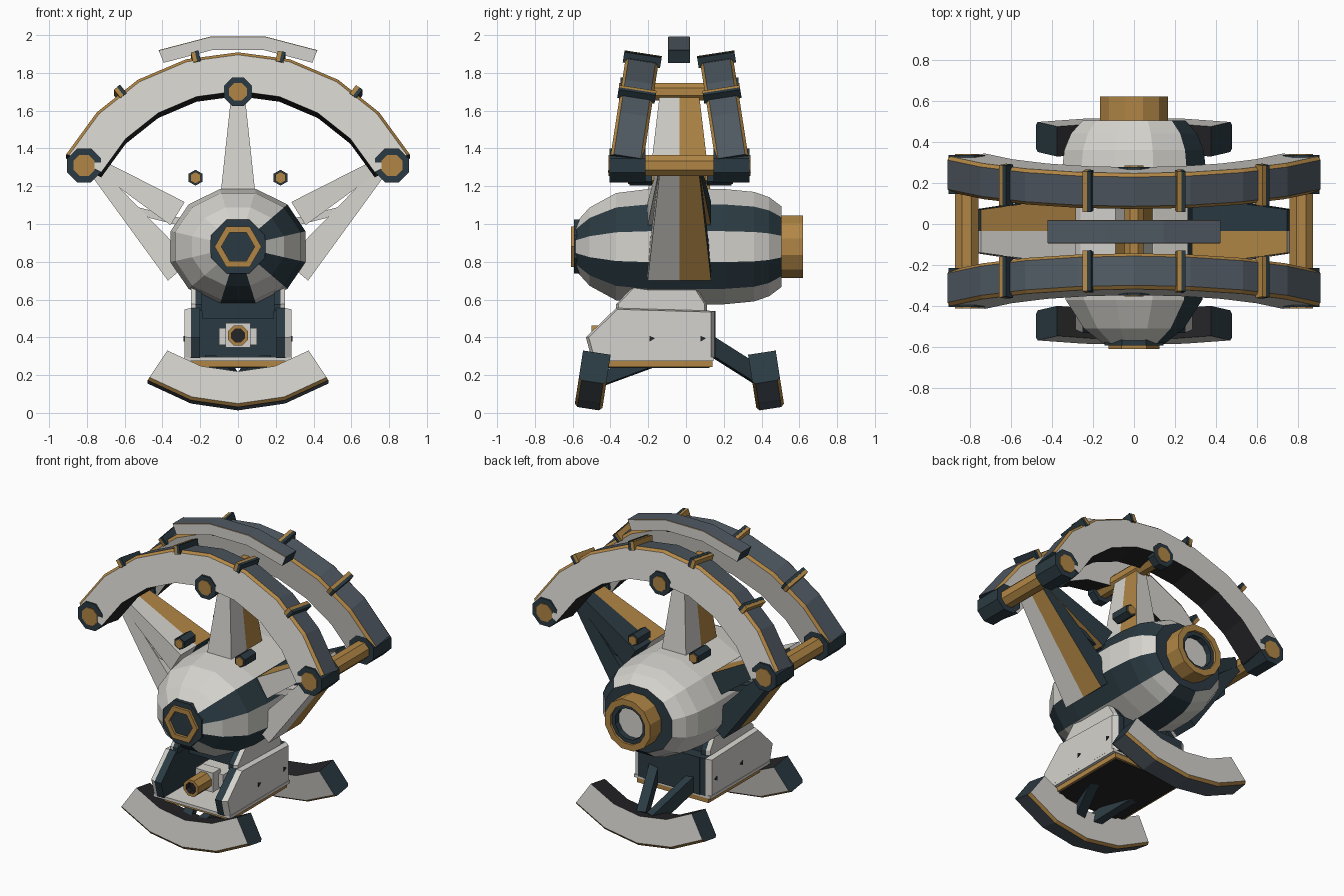
import bpy, bmesh, math
from mathutils import Matrix, Vector

if "Cube" in bpy.data.objects:
    bpy.data.objects.remove(bpy.data.objects["Cube"])

# Colours
COL = dict(ivory=(.66, .65, .61), bronze=(.44, .24, .06), teal=(.023, .042, .054),
           slate=(.078, .098, .12), charcoal=(.018, .018, .02))
MATS, IDX = [], {}
for i, (n, c) in enumerate(COL.items()):
    m = bpy.data.materials.new(n)
    m.diffuse_color = (*c, 1)
    m.use_nodes = True
    m.node_tree.nodes["Principled BSDF"].inputs["Base Color"].default_value = m.diffuse_color
    MATS.append(m)
    IDX[n] = i
Y0, ZC = -.035, .88          # symmetry plane in y, ring centre height


def build(name, verts, faces, cols, mat=None):
    """Mesh from verts and faces; cols is one colour or one per face."""
    bm = bmesh.new()
    vs = [bm.verts.new(mat @ Vector(v) if mat else v) for v in verts]
    for i, f in enumerate(faces):
        face = bm.faces.new([vs[k] for k in f])
        face.material_index = IDX[cols if isinstance(cols, str) else cols[i]]
    bmesh.ops.recalc_face_normals(bm, faces=bm.faces)
    me = bpy.data.meshes.new(name)
    bm.to_mesh(me)
    bm.free()
    for m in MATS:
        me.materials.append(m)
    ob = bpy.data.objects.new(name, me)
    bpy.context.collection.objects.link(ob)
    return ob


def loft(name, rings, cols, cap=('ivory', 'ivory'), mat=None):
    """Skin closed rings; cols(i, k) colours the quad after ring i, side k."""
    n = len(rings[0])
    verts = [v for r in rings for v in r]
    faces, fc = [], []
    for i in range(len(rings) - 1):
        for k in range(n):
            a, b = i * n + k, i * n + (k + 1) % n
            faces.append((a, b, b + n, a + n))
            fc.append(cols(i, k) if callable(cols) else cols)
    if cap:
        faces += [tuple(range(n)), tuple(range(len(verts) - n, len(verts)))]
        fc += list(cap)
    return build(name, verts, faces, fc, mat)


def circle(x, y, z, r, n, rz=None, off=0):
    rz = r if rz is None else rz
    return [(x + r * math.cos(2 * math.pi * (k + off) / n), y,
             z + rz * math.sin(2 * math.pi * (k + off) / n)) for k in range(n)]


def rod(name, x, z, r, y1, y2, col, n=8, cap=None, off=.5):
    return loft(name, [circle(x, y1, z, r, n, off=off), circle(x, y2, z, r, n, off=off)],
                col, cap or (col, col))


def tube(name, x, z, ro, ri, y1, y2, col, n, off=.5, inner=None):
    spec = [(ro, y1), (ro, y2), (ri, y2), (ri, y1), (ro, y1)]
    return loft(name, [circle(x, y, z, r, n, off=off) for r, y in spec],
                lambda i, k: (inner or col) if i == 2 else col, None)


def box(name, x, y, z, col, mat=None):
    return loft(name, [[(x[0], y[0], c), (x[1], y[0], c), (x[1], y[1], c), (x[0], y[1], c)]
                       for c in z], col, (col, col), mat)


def bar(name, a, b, w, h, col):
    a, b = Vector(a), Vector(b)
    m = Matrix.Translation((a + b) / 2) @ (b - a).to_track_quat('Z', 'Y').to_matrix().to_4x4()
    L = (b - a).length / 2
    return box(name, (-w, w), (-h, h), (-L, L), col, m)


def arc(name, ri, ro, t, a1, a2, n, mat, c=.016):
    """Curved beam with trimmed outer edges, swept in the xz plane."""
    sec = [(ri, -t), (ro - c, -t), (ro, c - t), (ro, t - c), (ro - c, t), (ri, t)]
    sc = ['ivory', 'bronze', 'slate', 'bronze', 'ivory', 'charcoal']
    rings = []
    for i in range(n + 1):
        a = math.radians(a1 + (a2 - a1) * i / n)
        rings.append([(r * math.cos(a), y, r * math.sin(a)) for r, y in sec])
    return loft(name, rings, lambda i, k: sc[k], ('teal', 'teal'), mat)


# Leaning ring planes: arches above, rocker feet below
tilt = Matrix.Translation((0, -.385, ZC)) @ Matrix.Rotation(math.radians(-8.8), 4, 'X')
flip = Matrix.Translation((0, 2 * Y0, 0)) @ Matrix.Diagonal((1, -1, 1, 1))
for side, M in (('front', tilt), ('rear', flip @ tilt)):
    arc(side + '_arch', .82, 1.03, .088, 28, 152, 8, M)
    arc(side + '_foot', .68, .868, .074, 236.6, 303.4, 4, M)
    for i, a in enumerate((52.6, 77.4, 102.6, 127.4)):
        R = M @ Matrix.Rotation(math.radians(90 - a), 4, 'Y')
        box(f'{side}_arch_clip_{i}', (-.02, .002), (-.1, .1), (1.0, 1.055), 'bronze', R)
        box(f'{side}_arch_clip_edge_{i}', (.002, .022), (-.1, .1), (1.0, 1.057), 'teal', R)
arc('top_bar', 1.05, 1.122, .057, 68, 112, 3, Matrix.Translation((0, Y0 - .002, ZC)), .002)

# Hubs and cross rods joining both arches
for nm, x, z, r, half, ln in (('left', -.815, 1.31, .097, .37, .19),
                              ('right', .815, 1.31, .097, .37, .19),
                              ('top', 0, 1.70, .081, .313, .055)):
    rod(nm + '_cross_rod', x, z, r * .63, Y0 - half - .006, Y0 + half + .006, 'bronze')
    for s in (-1, 1):
        a, b = sorted((Y0 + s * half, Y0 + s * (half - ln)))
        rod(f'{nm}_hub_{"front" if s < 0 else "rear"}', x, z, r, a, b, 'teal')


# Tapered struts from body to hubs, each a front and a rear half
def strut(name, base, tip, hb, ht, rear):
    b, t = Vector(base), Vector(tip)
    d = (t - b).normalized()
    p = Vector((d.y, -d.x))
    for s, main, cols in ((-1, 'ivory', ('ivory', 'bronze')), (1, rear, ('bronze', rear))):
        rings = []
        for c, h, w in ((b, hb, .168), (t, ht, .105)):
            q, o = c + p * h, c - p * h
            y = Y0 + s * w
            rings.append([(q.x, Y0, q.y), (q.x, y, q.y), (o.x, y, o.y), (o.x, Y0, o.y)])
        fc = [cols[0], main, cols[1], main]
        loft(f'{name}_{"front" if s < 0 else "rear"}', rings, lambda i, k: fc[k], (main, main))


strut('top_strut', (0, 1.15), (0, 1.68), .093, .036, 'ivory')
for s, nm in ((-1, 'left'), (1, 'right')):
    strut(nm + '_upper_strut', (s * .32, 1.055), (s * .76, 1.325), .072, .03, 'teal')
    strut(nm + '_lower_strut', (s * .31, .752), (s * .76, 1.285), .08, .03, 'teal')
    # short braces between body and struts
    for y, col, e in ((-.13, 'ivory', 'front'), (.06, 'teal', 'rear')):
        bar(f'{nm}_brace_{e}', (s * .28, y, 1.005), (s * .53, y, 1.068), .035, .02, col)
    # small pins above the body
    for y1, y2, e in ((-.3, -.18, 'front'), (.11, .24, 'rear')):
        rod(f'{nm}_pin_{e}', s * .225, 1.245, .042, y1, y2, 'teal', 6)
        rod(f'{nm}_pin_core_{e}', s * .225, 1.245, .032, y1 - .008, y2 + .008, 'bronze', 6)

# Faceted body, with dark stripes on the right half
PROF = [(-.585, .41), (-.51, .68), (-.37, .93), (-.2, 1), (.2, 1), (.36, .95), (.44, .86), (.505, .7)]
stripes = {0, 10, 8}
loft('body', [circle(0, y, ZC, .37 * f, 12, .316 * f, .5) for y, f in PROF],
     lambda i, k: 'teal' if k in stripes else 'ivory', ('teal', 'teal'))

# Front port
rod('front_port_plate', 0, ZC, .155, -.592, -.56, 'teal', 8)
tube('front_port_ring', 0, ZC, .124, .088, -.61, -.58, 'bronze', 6, 0)

# Rear exhaust ring
tube('rear_ring', 0, ZC, .172, .13, .48, .62, 'bronze', 12)
tube('rear_ring_liner', 0, ZC, .13, .105, .49, .605, 'teal', 12)
rod('rear_disc', 0, ZC, .107, .49, .565, 'ivory', 12)

# Base: side plates, floor, back panel
LOW = [(-.53, .4), (-.5, .29), (.15, .29), (.15, .54), (-.37, .555)]
UP = [(-.37, .54), (.11, .54), (.11, .575), (.05, .67), (-.28, .67), (-.37, .575)]


def inset(poly, f):
    cy = sum(p[0] for p in poly) / len(poly)
    cz = sum(p[1] for p in poly) / len(poly)
    return [(cy + (y - cy) * f, cz + (z - cz) * f) for y, z in poly]


for s, nm in ((-1, 'left'), (1, 'right')):
    for tag, poly, xs in (('side_plate', LOW, (.2, .25, .284)), ('upper_plate', UP, (.19, .225, .25))):
        rings = [[(s * x, y, z) for y, z in inset(poly, f)] for x, f in zip(xs, (1, 1, .95))]
        loft(f'{nm}_{tag}', rings, lambda i, k: 'ivory' if i else 'teal', ('teal', 'ivory'))
    for y in (-.18, .09):
        loft(f'{nm}_vent_{y}', [[(s * x, y - .012, .408), (s * x, y + .016, .395), (s * x, y - .012, .378)]
                                for x in (.28, .288)], 'charcoal', ('charcoal', 'charcoal'))
box('base_floor', (-.285, .285), (-.49, .145), (.275, .295), 'ivory')
box('base_trim', (-.265, .265), (-.45, .14), (.243, .277), 'bronze')
box('base_underside', (-.25, .25), (-.435, .125), (.237, .25), 'charcoal')
box('back_panel', (-.21, .21), (.04, .155), (.29, .54), 'teal')
box('neck', (-.19, .19), (-.25, .08), (.5, .64), 'teal')

# Nozzle between the side plates
box('nozzle_mount', (-.1, .1), (-.3, .05), (.36, .45), 'ivory')
box('nozzle_collar', (-.065, .065), (-.36, -.28), (.345, .475), 'ivory')
tube('nozzle', 0, .41, .058, .038, -.5, -.3, 'bronze', 8, inner='charcoal')
rod('nozzle_bore', 0, .41, .04, -.46, -.3, 'charcoal')

# Legs joining the base to the feet
for s, nm in ((-1, 'left'), (1, 'right')):
    bar(nm + '_rear_leg', (s * .15, .11, .37), (s * .04, .41, .18), .03, .045, 'teal')
    bar(nm + '_front_leg', (s * .15, -.2, .27), (s * .04, -.5, .16), .03, .035, 'teal')
